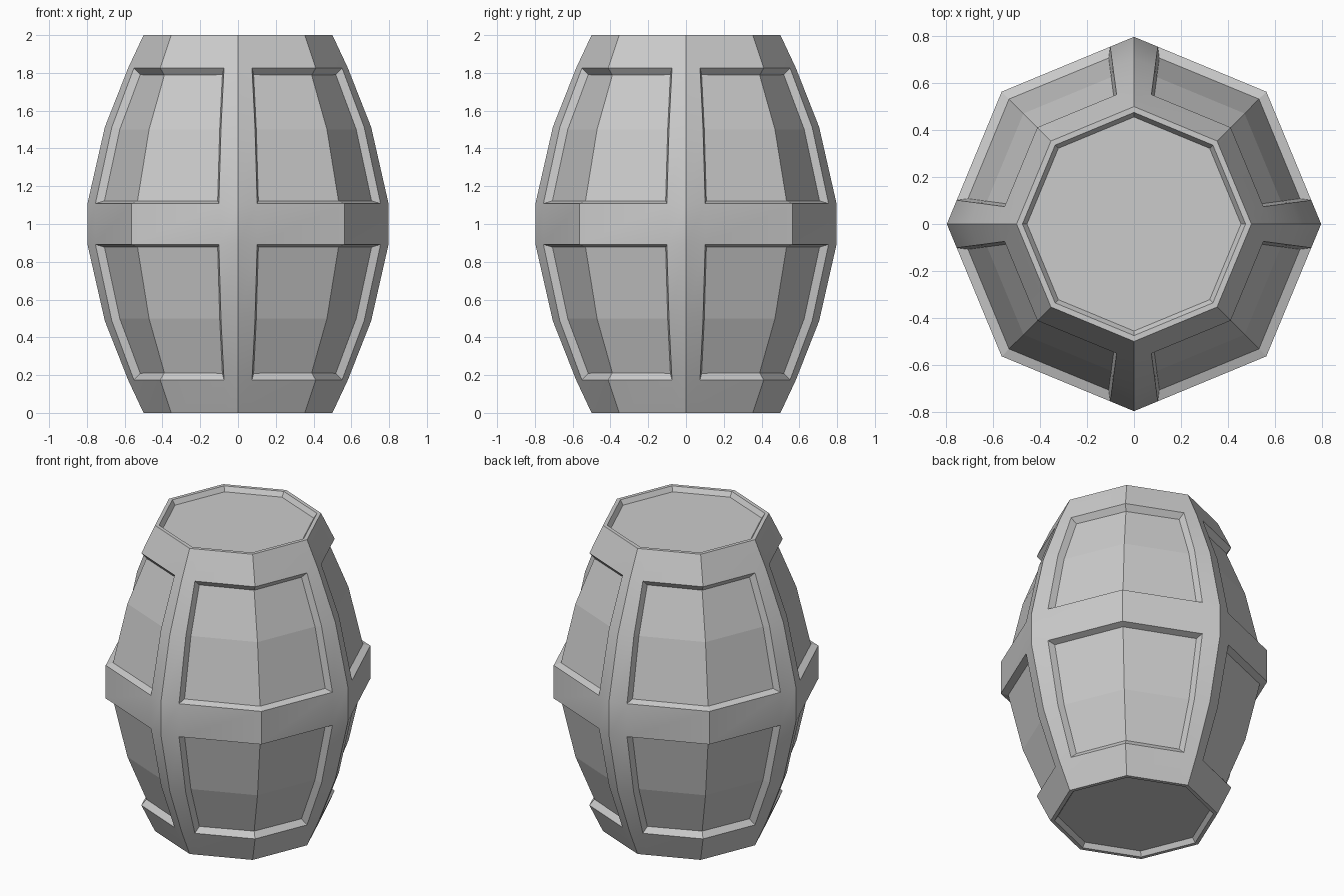
import bpy, bmesh, math

if "Cube" in bpy.data.objects:
    bpy.data.objects.remove(bpy.data.objects["Cube"])

# barrel profile: (radius, height)
PROFILE = [(0.5, 0.0), (0.582, 0.175), (0.705, 0.487), (0.797, 0.892),
           (0.797, 1.108), (0.705, 1.513), (0.582, 1.825), (0.5, 2.0)]
STRAP = 0.18      # strap half-width as a fraction of an octagon side


def corner(k):
    a = math.radians(45 * k)
    return math.cos(a), math.sin(a)


# 16 columns: strap corner, strap edge, panel corner, strap edge per quadrant
columns = []
for q in range(4):
    p0, p1, p2 = corner(2 * q), corner(2 * q + 1), corner(2 * q + 2)
    e0 = tuple(a + (b - a) * STRAP for a, b in zip(p0, p1))
    e1 = tuple(a + (b - a) * STRAP for a, b in zip(p2, p1))
    columns += [p0, e0, p1, e1]
N = len(columns)

bm = bmesh.new()
rings = [[bm.verts.new((x * r, y * r, z)) for x, y in columns] for r, z in PROFILE]

# outer shell
side = {}
for i in range(len(rings) - 1):
    for c in range(N):
        d = (c + 1) % N
        side[i, c] = bm.faces.new((rings[i][c], rings[i][d],
                                   rings[i + 1][d], rings[i + 1][c]))
        side[i, c].smooth = True
caps = [bm.faces.new(rings[0][::-1]), bm.faces.new(rings[-1])]
bm.normal_update()

# recessed panels, two per quadrant
for q in range(4):
    for rows in ((1, 2), (4, 5)):
        region = [side[i, 4 * q + k] for i in rows for k in (1, 2)]
        rim = bmesh.ops.inset_region(bm, faces=region, thickness=0.023,
                                     depth=-0.038, use_even_offset=True,
                                     use_boundary=True)["faces"]
        for f in region + rim:
            f.smooth = False

# recessed lids
for cap in caps:
    for thick, depth in ((0.023, 0.0), (0.018, -0.03)):
        walls = bmesh.ops.inset_region(bm, faces=[cap], thickness=thick,
                                       depth=depth, use_even_offset=True)["faces"]
        for f in walls + [cap]:
            f.smooth = False

# hard edges between facets
for e in bm.edges:
    if len(e.link_faces) == 2 and e.calc_face_angle(0) > math.radians(30):
        e.smooth = False

mesh = bpy.data.meshes.new("barrel")
bm.to_mesh(mesh)
bm.free()
barrel = bpy.data.objects.new("barrel", mesh)
bpy.context.collection.objects.link(barrel)
